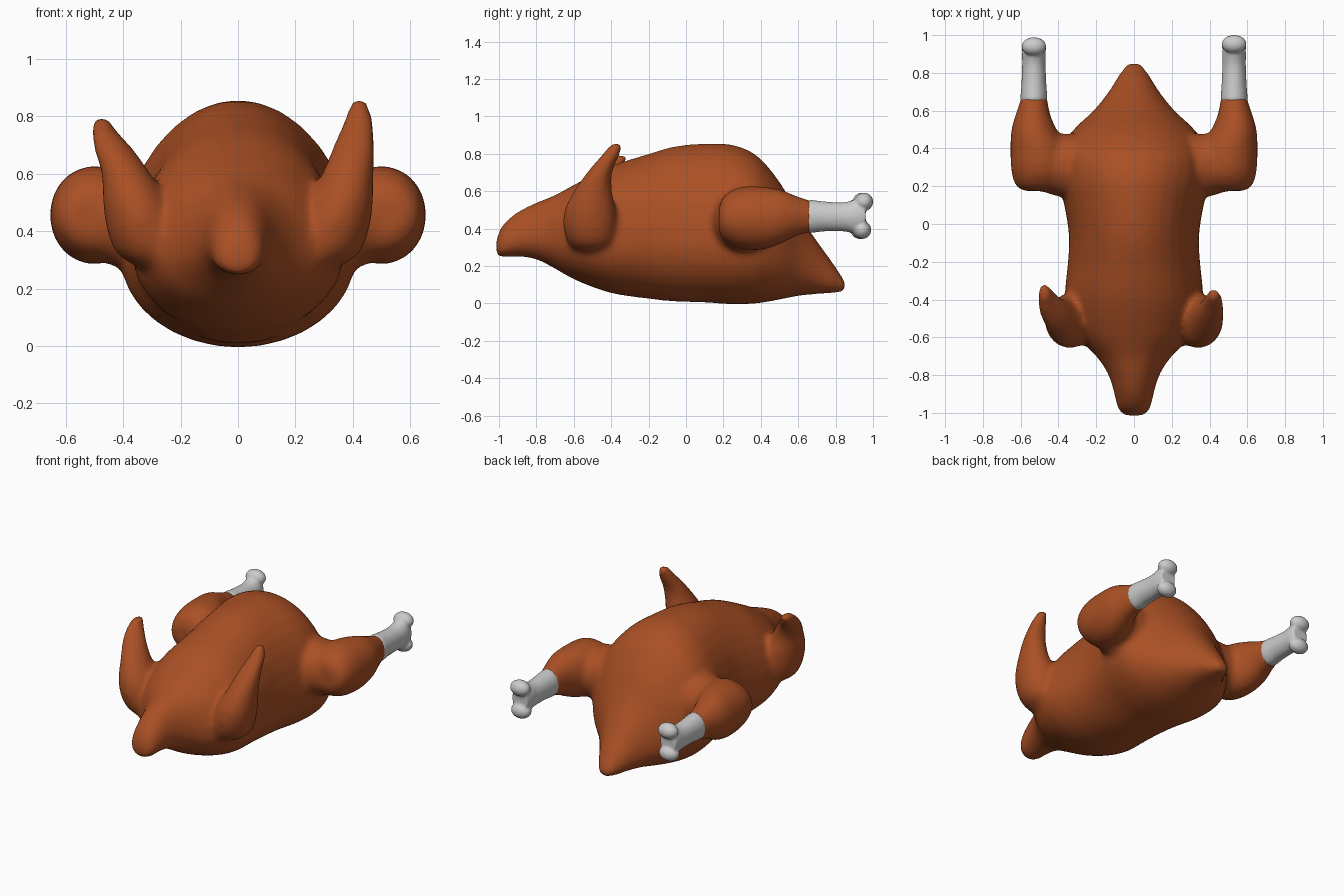
import bpy, bmesh, math
from mathutils import Matrix, Vector


def spline(rows, steps=4):
    """Catmull-Rom smoothing of the section rows."""
    out = []
    for i in range(len(rows) - 1):
        p = [rows[max(i - 1, 0)], rows[i], rows[i + 1], rows[min(i + 2, len(rows) - 1)]]
        for k in range(steps):
            t = k / steps
            out.append([0.5 * (2 * b + (c - a) * t + (2 * a - 5 * b + 4 * c - d) * t * t
                               + (3 * b - a - 3 * c + d) * t ** 3) for a, b, c, d in zip(*p)])
    out.append(list(rows[-1]))
    return out


def loft(bm, rows, axis="y", frac=0.5, n=32):
    """Rows (t, centre x, half width, low, high): ovals stacked along y or z."""
    rings = []
    for t, cx, w, lo, hi in spline(rows):
        mid = lo + (hi - lo) * frac
        ring = []
        for i in range(n):
            a = 2 * math.pi * i / n
            s = math.sin(a)
            v = mid + s * ((hi - mid) if s > 0 else (mid - lo))
            x = cx + w * math.cos(a)
            ring.append(bm.verts.new((x, t, v) if axis == "y" else (x, v, t)))
        rings.append(ring)
    for a, b in zip(rings, rings[1:]):
        for i in range(n):
            j = (i + 1) % n
            bm.faces.new((a[i], a[j], b[j], b[i]))
    bm.faces.new(rings[0])
    bm.faces.new(rings[-1])


def ellipsoid(bm, centre, radii):
    m = Matrix.Translation(centre) @ Matrix.Diagonal((*radii, 1))
    bmesh.ops.create_uvsphere(bm, u_segments=32, v_segments=20, radius=1, matrix=m)


def fused_object(name, bm, voxel, iterations, mat=None):
    """Melt overlapping pieces into one smooth skin."""
    bmesh.ops.recalc_face_normals(bm, faces=bm.faces)
    me = bpy.data.meshes.new(name)
    bm.to_mesh(me)
    bm.free()
    ob = bpy.data.objects.new(name, me)
    bpy.context.collection.objects.link(ob)
    if mat:
        me.materials.append(mat)
    r = ob.modifiers.new("fuse", "REMESH")
    r.mode = "VOXEL"
    r.voxel_size = voxel
    r.use_smooth_shade = True
    s = ob.modifiers.new("soften", "SMOOTH")
    s.factor = 0.5
    s.iterations = iterations
    return ob


skin = bpy.data.materials.new("roast_skin")
skin.diffuse_color = (0.40, 0.08, 0.018, 1)

# Body with neck stub and tail: y, centre, half width, bottom, top
bm = bmesh.new()
loft(bm, [
    (-1.015, 0, 0.05, 0.26, 0.34), (-0.98, 0, 0.085, 0.245, 0.42),
    (-0.90, 0, 0.105, 0.25, 0.49), (-0.80, 0, 0.135, 0.235, 0.54),
    (-0.70, 0, 0.20, 0.185, 0.58), (-0.58, 0, 0.31, 0.12, 0.645),
    (-0.40, 0, 0.365, 0.055, 0.735), (-0.20, 0, 0.35, 0.025, 0.80),
    (-0.06, 0, 0.345, 0.01, 0.84), (0.10, 0, 0.37, 0.005, 0.855),
    (0.25, 0, 0.405, -0.005, 0.848), (0.38, 0, 0.40, 0.0, 0.79),
    (0.50, 0, 0.32, 0.02, 0.65), (0.60, 0, 0.215, 0.04, 0.48),
    (0.70, 0, 0.135, 0.05, 0.335), (0.79, 0, 0.08, 0.055, 0.21),
    (0.85, 0, 0.035, 0.065, 0.12)], frac=0.38)

# Drumsticks, joined to the body by a hip
leg = [(0.175, 0.50, 0.08, 0.39, 0.51), (0.20, 0.50, 0.125, 0.34, 0.57),
       (0.28, 0.495, 0.155, 0.295, 0.62), (0.40, 0.505, 0.15, 0.285, 0.625),
       (0.50, 0.53, 0.12, 0.315, 0.61), (0.58, 0.535, 0.092, 0.355, 0.58),
       (0.65, 0.53, 0.074, 0.375, 0.556), (0.685, 0.53, 0.07, 0.38, 0.55)]
for side in (-1, 1):
    loft(bm, [(y, side * x, w, lo, hi) for y, x, w, lo, hi in leg])
    ellipsoid(bm, (side * 0.34, 0.31, 0.44), (0.24, 0.17, 0.175))

# Wings: shared shoulder, then a different curl each side (z, x, half width, y range)
shoulder = [(0.27, 0.27, 0.07, -0.58, -0.42), (0.32, 0.30, 0.12, -0.63, -0.38),
            (0.40, 0.33, 0.125, -0.655, -0.37), (0.50, 0.355, 0.115, -0.65, -0.375)]
right_tip = [(0.60, 0.383, 0.09, -0.60, -0.395), (0.70, 0.405, 0.072, -0.53, -0.395),
             (0.79, 0.42, 0.05, -0.455, -0.355), (0.86, 0.42, 0.026, -0.395, -0.335)]
left_tip = [(0.60, 0.39, 0.085, -0.60, -0.395), (0.68, 0.43, 0.07, -0.535, -0.375),
            (0.75, 0.467, 0.045, -0.455, -0.325), (0.795, 0.477, 0.026, -0.39, -0.31)]
for side, tip in ((-1, left_tip), (1, right_tip)):
    loft(bm, [(z, side * x, w, lo, hi) for z, x, w, lo, hi in shoulder + tip], axis="z")
fused_object("roast_body", bm, 0.016, 14, skin)

# Bare leg bones with two knuckles each
for name, side, dy in (("left_leg_bone", -1, -0.012), ("right_leg_bone", 1, 0)):
    bm = bmesh.new()
    x = side * 0.53
    loft(bm, [(0.58, x, 0.045, 0.41, 0.52), (0.64, x, 0.062, 0.39, 0.54),
              (0.664, x, 0.071, 0.377, 0.553), (0.74, x, 0.066, 0.385, 0.545),
              (0.84, x, 0.062, 0.385, 0.54), (0.91, x, 0.062, 0.375, 0.555),
              (0.96 + dy, x, 0.055, 0.39, 0.545)])
    for y, z in ((0.952, 0.543), (0.942, 0.393)):
        ellipsoid(bm, (x, y + dy, z), (0.066, 0.049, 0.049))
    fused_object(name, bm, 0.008, 5)
